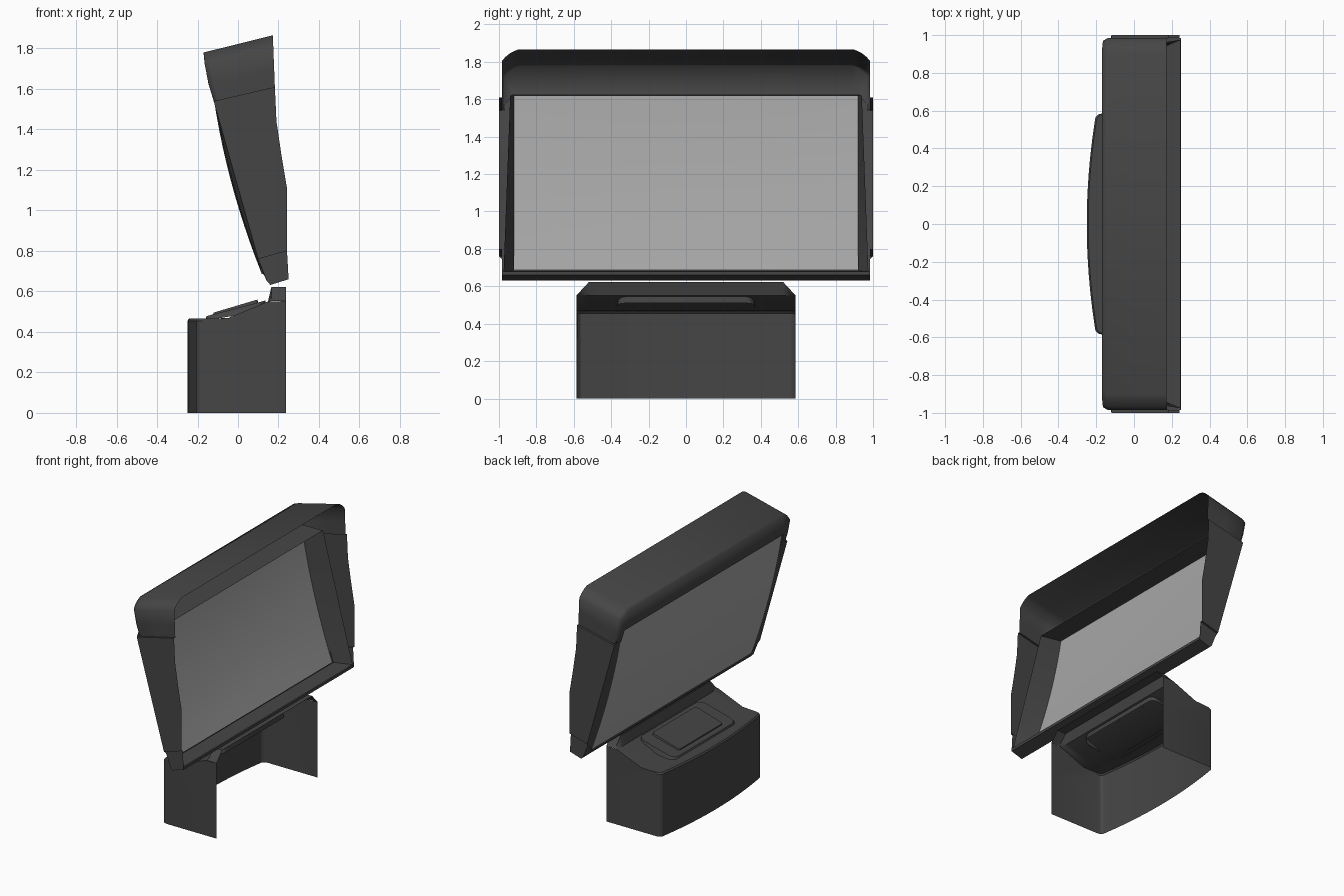
import bpy, bmesh, math

if "Cube" in bpy.data.objects:
    bpy.data.objects.remove(bpy.data.objects["Cube"])


def material(name, v):
    m = bpy.data.materials.new(name)
    m.diffuse_color = (v, v, v, 1)
    m.use_nodes = True
    m.node_tree.nodes["Principled BSDF"].inputs["Base Color"].default_value = m.diffuse_color
    return m


DARK, GLASS = material("dark_plastic", 0.06), material("screen_grey", 0.38)


def build(name, grids=(), polys=(), mat=DARK, angle=30):
    """Mesh from grids (rows of points) and single polygons, welded."""
    bm = bmesh.new()
    for rows in grids:
        vs = [[bm.verts.new(p) for p in r] for r in rows]
        for a, b in zip(vs, vs[1:]):
            for i in range(len(a) - 1):
                bm.faces.new((a[i], a[i + 1], b[i + 1], b[i]))
    for p in polys:
        bm.faces.new([bm.verts.new(q) for q in p])
    bmesh.ops.remove_doubles(bm, verts=bm.verts, dist=0.0005)
    bmesh.ops.recalc_face_normals(bm, faces=bm.faces)
    me = bpy.data.meshes.new(name)
    bm.to_mesh(me)
    bm.free()
    ob = bpy.data.objects.new(name, me)
    bpy.context.collection.objects.link(ob)
    me.materials.append(mat)
    bpy.ops.object.select_all(action='DESELECT')
    ob.select_set(True)
    bpy.context.view_layer.objects.active = ob
    bpy.ops.object.shade_smooth_by_angle(angle=math.radians(angle))
    return ob


def lerp(a, b, t):
    return a + (b - a) * t


def screen_point(u, t):
    """Gently bulging screen: u = -1..1 across, t = 0..1 upward."""
    v = 2 * t - 1
    bulge = (0.024 + 0.008 * (1 - u * u)) * (1 - v * v)
    return (lerp(0.118, -0.13, t) - bulge, 0.92 * u, lerp(0.685, 1.628, t))


STEPS = [i / 12 for i in range(13)]
build("screen", [[[screen_point(2 * i - 1, t) for i in STEPS] for t in STEPS]], mat=GLASS)

# Hood: arch swept from the open back to the front, with a short front face
half = [(0.985, 0), (0.985, 0.35), (0.985, 0.76), (0.965, 0.85), (0.935, 0.94), (0.90, 1)]
arch = half + [(-y, t) for y, t in reversed(half)]
inner = [(0.92, 1.54), (0.92, 1.628), (0.92, 1.628), (0.91, 1.628), (0.90, 1.628), (0.88, 1.628)]
inner += [(-y, z) for y, z in reversed(inner)]


def hood_x(z):
    t = (z - 1.54) / 0.24
    return -0.12 - 0.085 * t + 0.035 * t * t


def hood_ring(d, narrow=1.0):
    ring = []
    for y, t in arch:
        z = lerp(1.54, 1.78, t)
        ring.append((lerp(hood_x(z), lerp(0.182, 0.172, t), d), y * narrow,
                     lerp(z, lerp(1.61, 1.865, t), d)))
    return ring


face = [(hood_x(z), y, z) for y, z in inner]
build("hood", [[hood_ring(1), hood_ring(0.5), hood_ring(0.08), hood_ring(0, 0.985), face]],
      angle=100)

# Side panels with a front bezel that follows the screen edge
side = [(-0.12, 1.54), (0.182, 1.61), (0.19, 1.44), (0.215, 1.27), (0.242, 1.11),
        (0.242, 0.80), (0.10, 0.76)]
for s, label in ((-1, "left"), (1, "right")):
    bezel = []
    for t in STEPS:
        p = screen_point(s, t)
        z = min(max(p[2], 0.76), 1.54)
        bezel.append([(lerp(0.10, -0.12, (z - 0.76) / 0.78), s, z), p])
    lips = [[[(x, s * y, z) for y in (1, 0.985)] for x, z in pair]
            for pair in (side[:2], side[-2:])]
    build(label + "_side_panel", [bezel] + lips, [[(x, s, z) for x, z in side]])

# Recess behind the screen: flat ledges above and below, tapering side walls
def recess(s, t):
    return (lerp(0.245, 0.03, t), s * lerp(0.975, 0.94, t), lerp(0.68, 1.618, t))


for s, label in ((-1, "left"), (1, "right")):
    build(label + "_recess_wall", [[[screen_point(s, t), recess(s, t)] for t in STEPS]])
for t, label in ((0, "lower"), (1, "upper")):
    build(label + "_recess_ledge", [[[screen_point(-1, t), screen_point(1, t)],
                                     [recess(-1, t), recess(1, t)]]])

# Bottom bar: front lip, underside and ends
ends, corners = [], []
for s in (-1, 1):
    ends.append([(x, 0.985 * s, z) for x, z in
                 ((0.10, 0.76), (0.242, 0.80), (0.25, 0.66), (0.16, 0.632), (0.143, 0.65))])
    corners.append([(0.10, 0.985 * s, 0.76), (0.143, 0.985 * s, 0.65),
                    (0.124, 0.92 * s, 0.69), (0.10, 0.92 * s, 0.76)])
strip = [[(x, y, z) for y in (-0.985, 0.985)] for x, z in
         ((0.143, 0.65), (0.16, 0.632), (0.25, 0.66), (0.25, 0.68))]
lip = [(0.124, -0.92, 0.69), (0.124, 0.92, 0.69), (0.143, 0.985, 0.65), (0.143, -0.985, 0.65)]
build("bottom_bar", [strip], ends + corners + [lip])

# Base: curved front, side walls and stepped top, open behind and below
ys = [0.585, 0.58, 0.565] + [0.52 - 0.065 * i for i in range(17)] + [-0.565, -0.58, -0.585]


def front_x(y):
    a = abs(y)
    if a > 0.57:
        return -0.17 if a > 0.582 else -0.19
    return -0.25 + 0.045 * (a / 0.56) ** 2


def crest(y):
    return 0.622 - 0.07 * max(0, (abs(y) - 0.52) / 0.065)


wall = [[(front_x(y), y, z) for y in ys] for z in (0, 0.275, 0.455)]
wall.append([(front_x(y) + 0.008, y * 0.992, 0.465) for y in ys])
top = [[(front_x(y) + 0.008, y * 0.992, 0.465) for y in ys]]
for x, z in ((-0.05, 0.468), (0.148, 0.55)):
    top.append([(x, y, z) for y in ys])
for x in (0.165, 0.236):
    top.append([(x, y, crest(y)) for y in ys])
sides = []
for s in (-0.585, 0.585):
    sides.append([(-0.17, s, 0), (0.236, s, 0), (0.236, s, 0.275), (-0.17, s, 0.275)])
    sides.append([(-0.17, s, 0.275), (0.236, s, 0.275), (0.236, s, 0.552), (0.148, s, 0.55),
                  (-0.05, s, 0.468), (-0.162, s * 0.992, 0.465), (-0.17, s, 0.455)])
build("base_shell", [wall, top], sides)


# Sloped plates on the base top
def plate(name, x0, x1, w, z0, z1, h, r):
    ring = []
    for cx, cy, a0 in ((x1 - r, w - r, 0), (x0 + r, w - r, 90),
                       (x0 + r, r - w, 180), (x1 - r, r - w, 270)):
        for k in range(4):
            a = math.radians(a0 + 30 * k)
            ring.append((cx + r * math.cos(a), cy + r * math.sin(a)))

    def pts(dz, k):
        c = (x0 + x1) / 2
        return [(c + (x - c) * k, y * k,
                 max(0.465, lerp(z0, z1, (x - x0) / (x1 - x0)) + dz)) for x, y in ring]
    lo, hi = pts(-h, 1), pts(0, 0.97)
    build(name, [[lo + lo[:1], hi + hi[:1]]], [hi])


plate("pad_surround", -0.16, 0.14, 0.37, 0.478, 0.555, 0.045, 0.05)
plate("pad", -0.125, 0.10, 0.26, 0.495, 0.56, 0.03, 0.015)
